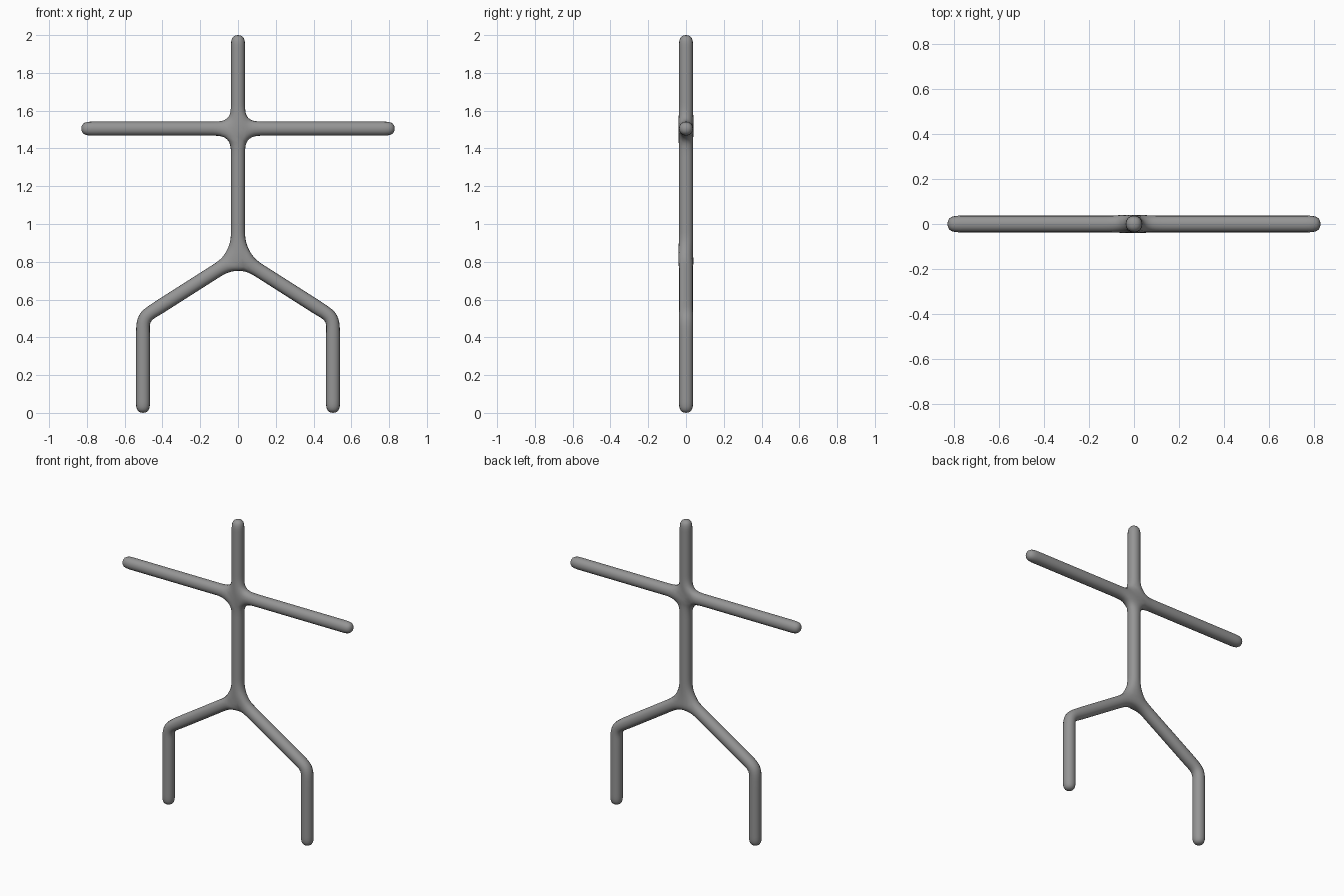
import bpy

if "Cube" in bpy.data.objects:
    bpy.data.objects.remove(bpy.data.objects["Cube"])

RADIUS = 0.0405
HIP, SHOULDER, KNEE_X, KNEE_Z = 0.825, 1.505, 0.503, 0.505
TOP, HAND_X = 2.0, 0.83

grey = bpy.data.materials.new("grey")
grey.diffuse_color = (0.3, 0.3, 0.3, 1)
grey.use_nodes = True
grey.node_tree.nodes["Principled BSDF"].inputs["Base Color"].default_value = grey.diffuse_color


def build_figure(inset):
    """Stick skeleton wrapped in a smooth skin; inset pulls the tips inward."""
    points = [(0, 0, HIP), (0, 0, SHOULDER), (0, 0, TOP - inset)]
    edges = [(0, 1), (1, 2)]
    for s in (-1, 1):
        n = len(points)
        points += [(s * (HAND_X - inset), 0, SHOULDER),   # arm
                   (s * KNEE_X, 0, KNEE_Z),               # thigh
                   (s * KNEE_X, 0, inset)]                # shin
        edges += [(1, n), (0, n + 1), (n + 1, n + 2)]
    mesh = bpy.data.meshes.new("skeleton")
    mesh.from_pydata(points, edges, [])
    skeleton = bpy.data.objects.new("skeleton", mesh)
    bpy.context.collection.objects.link(skeleton)
    skin = skeleton.modifiers.new("skin", 'SKIN')
    skin.use_smooth_shade = True
    for v in mesh.skin_vertices[0].data:
        v.radius = (RADIUS, RADIUS)
    mesh.skin_vertices[0].data[0].use_root = True
    sub = skeleton.modifiers.new("subdivision", 'SUBSURF')
    sub.levels = sub.render_levels = 2
    # Freeze the skinned result into a plain mesh
    deps = bpy.context.evaluated_depsgraph_get()
    body = bpy.data.meshes.new_from_object(skeleton.evaluated_get(deps))
    bpy.data.objects.remove(skeleton)
    return body


# First pass measures how far the rounded tips overshoot, second corrects it
trial = build_figure(0)
overshoot = max(v.co.z for v in trial.vertices) - TOP
bpy.data.meshes.remove(trial)
body = build_figure(overshoot)
body.materials.clear()
body.materials.append(grey)
for p in body.polygons:
    p.material_index = 0
    p.use_smooth = True

figure = bpy.data.objects.new("stick_figure", body)
bpy.context.collection.objects.link(figure)
